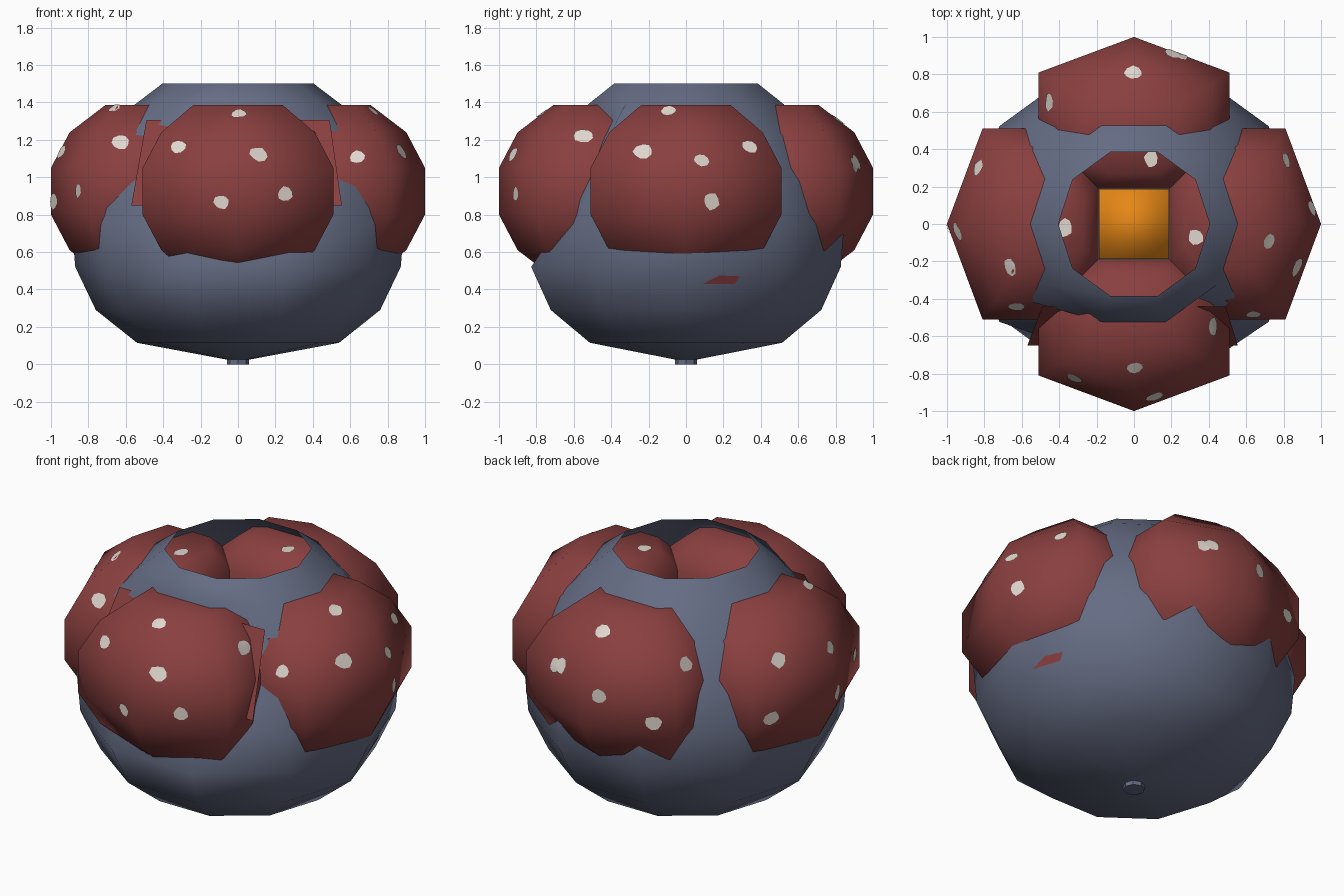
import bpy, bmesh, math, random
from mathutils import Vector, Matrix
from mathutils.bvhtree import BVHTree

random.seed(4)
cube = bpy.data.objects.get("Cube")
if cube:
    bpy.data.objects.remove(cube)


def material(name, rgb):
    m = bpy.data.materials.new(name)
    m.use_nodes = True
    m.diffuse_color = (*rgb, 1)
    m.node_tree.nodes["Principled BSDF"].inputs["Base Color"].default_value = (*rgb, 1)
    return m


SLATE = material("slate_blue", (0.13, 0.15, 0.228))
RED = material("brick_red", (0.255, 0.05, 0.05))
CREAM = material("pale_cream", (0.74, 0.68, 0.62))
ORANGE = material("orange", (0.78, 0.24, 0.008))


def add(name, bm, mat, smooth=True):
    mesh = bpy.data.meshes.new(name)
    bm.to_mesh(mesh)
    mesh.materials.append(mat)
    for p in mesh.polygons:
        p.use_smooth = smooth
    obj = bpy.data.objects.new(name, mesh)
    bpy.context.collection.objects.link(obj)
    return obj


def loft(rings, cap_top=False):
    """Skin a stack of point rings, closed at the bottom."""
    bm = bmesh.new()
    rings = [[bm.verts.new(p) for p in ring] for ring in rings]
    for low, high in zip(rings, rings[1:]):
        for i in range(len(low)):
            j = (i + 1) % len(low)
            bm.faces.new((low[i], low[j], high[j], high[i]))
    bm.faces.new(rings[0][::-1])
    if cap_top:
        bm.faces.new(rings[-1])
    bm.normal_update()
    return bm


def circle(r, z, sides):
    return [(r * math.cos(math.tau * i / sides), r * math.sin(math.tau * i / sides), z)
            for i in range(sides)]


def plate(name, corners, mat):
    bm = bmesh.new()
    bm.faces.new([bm.verts.new(c) for c in corners])
    return add(name, bm, mat, False)


# Open faceted bowl, flattened behind the front panel
PROFILE = [(0.06, 0.025), (0.54, 0.115), (0.76, 0.29), (0.87, 0.52), (0.89, 0.75),
           (0.83, 0.98), (0.7, 1.22), (0.55, 1.39), (0.405, 1.5)]
body_bm = loft([circle(r, z, 10) for r, z in PROFILE])
for v in body_bm.verts:
    if 0.7 < v.co.z < 1.3:
        v.co.y = max(v.co.y, 0.46 * (v.co.z - 0.85) - 0.63)
body_tree = BVHTree.FromBMesh(body_bm)
add("bowl_body", body_bm, SLATE)

# Small stub under the bowl
add("base_stub", loft([circle(0.06, 0, 8), circle(0.06, 0.03, 8)], True), SLATE, False)

# Spots seen from above: position on the plan
PLAN_SPOTS = {
    "front": [(0, -0.77), (-0.32, -0.82), (0.11, -0.92), (0.42, -0.55)],
    "left": [(0.72, -0.09), (0.87, -0.23), (0.81, 0.34), (0.64, -0.48), (0.33, -0.07)],
    "back": [(0.0, 0.81), (-0.45, 0.65), (0.25, 0.9), (0.09, 0.35)],
    "right": [(-0.83, 0.3), (-0.66, -0.23), (-0.63, -0.44), (-0.94, -0.04), (-0.37, -0.02)],
}
# Spots on the flanks: angle from the outer corner, and height
FLANK_SPOTS = {
    "front": [(-14, 0.865), (41, 0.91)],
    "left": [(14, 1.09), (22, 0.87)],
    "back": [(15, 1.0), (58, 0.87), (-35, 1.08)],
    "right": [(60, 0.93), (8, 0.87), (-60, 0.85)],
}
LOBE_OUT, LOBE_MID = 0.62, 0.925


def spot(tree, start, direction, name):
    hit, normal, _, _ = tree.ray_cast(start, direction)
    if hit is None:
        return
    u = normal.cross(Vector((0.01, 0, 1))).normalized()
    v = normal.cross(u)
    bm = bmesh.new()
    wide, tall = random.uniform(0.042, 0.054), random.uniform(0.036, 0.046)

    def on_surface(p):
        q, n, _, _ = tree.find_nearest(p)
        return bm.verts.new(q + n * 0.005)
    centre = on_surface(hit)
    rim = []
    for i in range(9):
        a = math.tau * i / 9
        k = random.uniform(0.85, 1.1)
        rim.append(on_surface(hit + u * wide * k * math.cos(a) + v * tall * k * math.sin(a)))
    for i in range(9):
        bm.faces.new((centre, rim[i], rim[(i + 1) % 9]))
    bm.normal_update()
    if bm.faces[:][0].normal.dot(normal) < 0:
        bmesh.ops.reverse_faces(bm, faces=bm.faces)
    add(name, bm, CREAM)


def lobe_ring(height, outer, half, corner, side, inner_half, inner):
    right = [(corner, half), (side, half), (inner, inner_half)]
    plan = [(outer, 0)] + right + [(x, -y) for x, y in reversed(right)]
    return [(x, y, LOBE_MID + height) for x, y in plan]


# Four lobes around the bowl, cut flat on the inside to leave a square pit
UPPER = [(0.125, 1.0, 0.51, 0.81, 0.42, 0.4, 0.19),
         (0.315, 0.9, 0.41, 0.74, 0.35, 0.2, 0.19),
         (0.46, 0.71, 0.24, 0.64, 0.36, 0.12, 0.27)]
lobe_rings = [lobe_ring(-h, *rest) for h, *rest in reversed(UPPER)] + [lobe_ring(*r) for r in UPPER]
for k, side in enumerate(PLAN_SPOTS):
    turn = math.radians(90 * k - 90)
    bm = loft(lobe_rings, True)
    bm.transform(Matrix.Rotation(turn, 4, "Z"))
    bm.normal_update()
    tree = BVHTree.FromBMesh(bm)
    add(side + "_lobe", bm, RED)
    for n, (x, y) in enumerate(PLAN_SPOTS[side]):
        spot(tree, Vector((x, y, 3)), Vector((0, 0, -1)), f"{side}_upper_spot_{n + 1}")
    axis = Vector((math.cos(turn), math.sin(turn), 0)) * LOBE_OUT
    for n, (deg, z) in enumerate(FLANK_SPOTS[side]):
        a = turn + math.radians(deg)
        out = Vector((math.cos(a), math.sin(a), 0))
        spot(tree, axis + out * 2 + Vector((0, 0, z)), -out, f"{side}_flank_spot_{n + 1}")

# Slanted panel behind the front lobe
plate("front_panel", [(-0.57, -0.65, 0.85), (0.555, -0.65, 0.85),
                      (0.49, -0.44, 1.305), (-0.49, -0.44, 1.305)], RED)

# Small slot low on the side of the bowl
slot = []
for y, z in [(0.09, 0.43), (0.26, 0.43), (0.29, 0.47), (0.18, 0.475)]:
    hit = body_tree.ray_cast(Vector((2, y, z)), Vector((-1, 0, 0)))[0]
    slot.append(hit + Vector((0.006, 0, 0)))
plate("side_slot", slot, RED)

# Core at the bottom of the pit
bm = bmesh.new()
bmesh.ops.create_cube(bm, size=0.375)
bm.transform(Matrix.Translation((0, 0, 0.8)))
add("core", bm, ORANGE)
